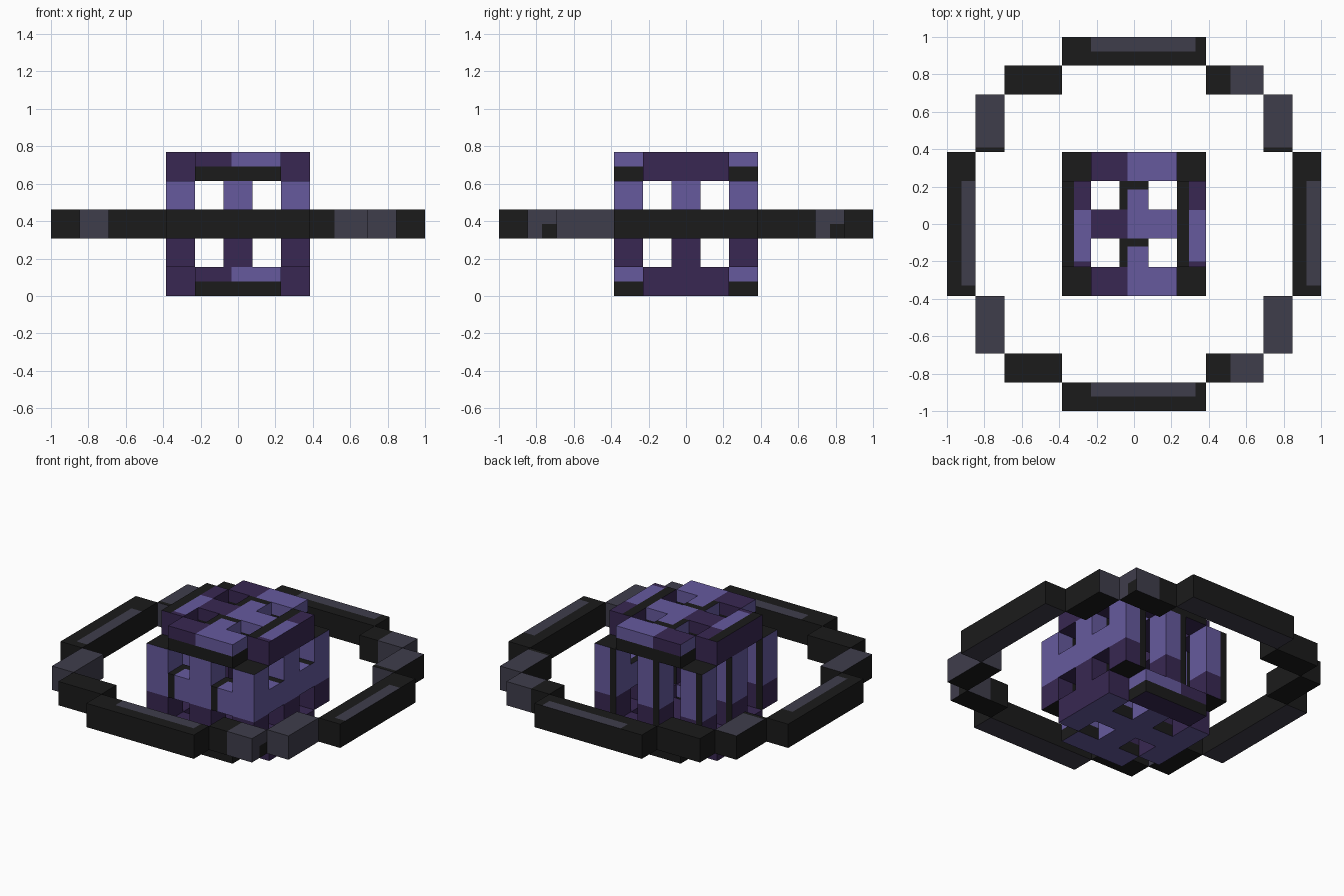
import bpy
import bmesh
from mathutils import Vector

cube = bpy.data.objects.get("Cube")
if cube:
    bpy.data.objects.remove(cube, do_unlink=True)

U = 2 / 13          # size of one building block
HALF = 2.5 * U      # half width of the lattice core
HOLE = 1.5 * U      # inner side of the core edges
STRIP = 0.045       # width of the painted edge strips


def srgb(r, g, b):
    return tuple((((c / 255) + 0.055) / 1.055) ** 2.4 for c in (r, g, b)) + (1,)


def material(name, colour):
    m = bpy.data.materials.new(name)
    m.use_nodes = True
    m.diffuse_color = colour
    m.node_tree.nodes["Principled BSDF"].inputs["Base Color"].default_value = colour
    return m


PALETTE = [material("black", srgb(27, 27, 27)), material("slate", srgb(63, 61, 75)),
           material("dark_purple", srgb(56, 39, 82)), material("light_purple", srgb(102, 90, 158))]
BLACK, SLATE, DARK, LIGHT = range(4)
AXES = [Vector((1, 0, 0)), Vector((0, 1, 0)), Vector((0, 0, 1))]


def centre(cell):
    return Vector((cell[0] * U, cell[1] * U, (cell[2] + 0.5) * U))


def build(name, cells, solid, cuts, rule):
    """Skin the exposed sides of blocks, cut them along planes, colour by rule."""
    bm = bmesh.new()
    for cell in sorted(cells):
        for axis in range(3):
            for sign in (-1, 1):
                near = list(cell)
                near[axis] += sign
                if tuple(near) in solid:
                    continue
                n = AXES[axis] * sign
                a = AXES[(axis + 1) % 3] * U / 2
                b = AXES[(axis + 2) % 3] * U / 2 * sign
                c = centre(cell) + n * U / 2
                bm.faces.new([bm.verts.new(c + d) for d in (-a - b, a - b, a + b, b - a)])
    bmesh.ops.remove_doubles(bm, verts=bm.verts[:], dist=1e-4)
    for axis, places in enumerate(cuts):
        for p in places:
            bmesh.ops.bisect_plane(bm, geom=bm.verts[:] + bm.edges[:] + bm.faces[:],
                                   plane_co=AXES[axis] * p, plane_no=AXES[axis])
    for f in bm.faces:
        f.normal_update()
        f.material_index = rule(f.calc_center_median(), f.normal)
    me = bpy.data.meshes.new(name)
    bm.to_mesh(me)
    bm.free()
    for m in PALETTE:
        me.materials.append(m)
    ob = bpy.data.objects.new(name, me)
    bpy.context.collection.objects.link(ob)


# Colour rules of the core
def top_face(p):
    if abs(p.y) > HOLE:
        return DARK if p.x < -0.035 else LIGHT
    if abs(p.x) > HOLE:
        if p.x < -0.32 or HOLE < p.x < 0.295:
            return BLACK
        return LIGHT if -0.2 < p.y < 0.075 else DARK
    if abs(p.y) < U / 2:
        return DARK if p.x < -0.035 else LIGHT
    if p.x < -0.035 or p.y > 0.185 or -0.12 < p.y < 0:
        return BLACK
    return LIGHT


def plate_rule(p, n):
    upper = p.z > HALF
    if abs(n.z) > 0.5:
        if n.z > 0 and upper:
            return top_face(p)
        if n.z < 0 and not upper:
            return DARK if p.y > HOLE else LIGHT
        return DARK
    if abs(n.y) > 0.5:
        if abs(p.x) > HOLE:
            return DARK
        if p.z % U < U / 2:
            return BLACK
        return DARK if p.x < -0.035 else LIGHT
    if abs(p.y) > HOLE:
        return LIGHT if p.z % U > U / 2 else BLACK
    return DARK if abs(p.x) > HOLE - 0.01 else LIGHT


def on_strip(p):
    return (p.x + HALF) % U < STRIP


def post_rule(p, n):
    if abs(n.z) > 0.5 or (n.y > 0.5 and on_strip(p)):
        return BLACK
    return LIGHT if p.z > 2 * U else DARK


def bar_rule(p, n):
    if n.z < -0.5:
        return DARK
    far_edge = n.z > 0.5 and (p.y + HALF) % U > U - STRIP
    if far_edge or (abs(n.x) < 0.5 and on_strip(p)):
        return BLACK
    return LIGHT


# Colour rules of the ring
def long_rule(p, n):
    if n.z < -0.5:
        return SLATE
    if n.z < 0.5:
        return BLACK
    along, across = (p.x, p.y) if abs(p.y) > abs(p.x) else (-p.y, p.x)
    return SLATE if -0.23 < along < 0.33 and (across + 1) % U > U / 2 else BLACK


def tall_rule(p, n):
    if n.z > 0.5:
        return BLACK if HALF < p.y < 0.41 else SLATE
    if n.y < -0.5:
        return SLATE
    if n.x > 0.5:
        return SLATE if p.y < 0 else BLACK
    return SLATE if n.y > 0.5 and p.x > 0 else BLACK


def wide_rule(p, n):
    if p.x < 0:
        return BLACK
    if n.z > 0.5 or abs(n.y) > 0.5:
        return SLATE if p.x > 0.515 else BLACK
    if n.x > 0.5:
        low = p.z < HALF and (p.y + HALF) % U > U / 2
        return BLACK if low else SLATE
    return BLACK


# Core: two perforated plates, eight posts and cross bars on two sides
def plate(k):
    r = range(-2, 3)
    return {(i, j, k) for i in r for j in r if abs(i) != abs(j) or i == 0}


post_spots = [(i, j) for i in (-2, 0, 2) for j in (-2, 0, 2) if (i, j) != (0, 0)]
core = {
    "bottom_plate": plate(0),
    "top_plate": plate(4),
    "posts": {(i, j, k) for i, j in post_spots for k in (1, 2, 3)},
    "front_cross_bar": {(-1, -2, 2), (1, -2, 2)},
    "side_cross_bar": {(2, -1, 2), (2, 1, 2)},
}
solid = set().union(*core.values())
strip_cuts = [-HALF + k * U + STRIP for k in range(5)]
far_cuts = [-HALF + (k + 1) * U - STRIP for k in range(5)]
styles = {
    "plate": (plate_rule, ([-0.32, -0.035, 0.295], [-0.2, -0.12, 0.075, 0.185], [U / 2, 4.5 * U])),
    "posts": (post_rule, (strip_cuts, [], [])),
    "bar": (bar_rule, (strip_cuts, far_cuts, [])),
}
for name, cells in core.items():
    rule, cuts = styles[name.split("_")[-1]]
    build(name, cells, solid, cuts, rule)

# Ring: four long sides joined by stepped corners
for sign, y_name, x_name in ((-1, "front", "right"), (1, "back", "left")):
    mid = sign * 6 * U
    cells = {(i, sign * 6, 2) for i in range(-2, 3)}
    build("ring_" + y_name, cells, cells, ([-0.23, 0.33], [mid], []), long_rule)
    cells = {(sign * 6, j, 2) for j in range(-2, 3)}
    build("ring_" + x_name, cells, cells, ([mid], [-0.33, 0.23], []), long_rule)
    for side, s_name in ((-1, "right"), (1, "left")):
        cells = {(side * i, sign * 5, 2) for i in (3, 4)}
        build(f"ring_step_{y_name}_{s_name}_wide", cells, cells,
              ([0.515], [sign * 5 * U], [HALF]), wide_rule)
        cells = {(side * 5, sign * j, 2) for j in (3, 4)}
        build(f"ring_step_{y_name}_{s_name}_tall", cells, cells,
              ([], [0.41], []), tall_rule)
